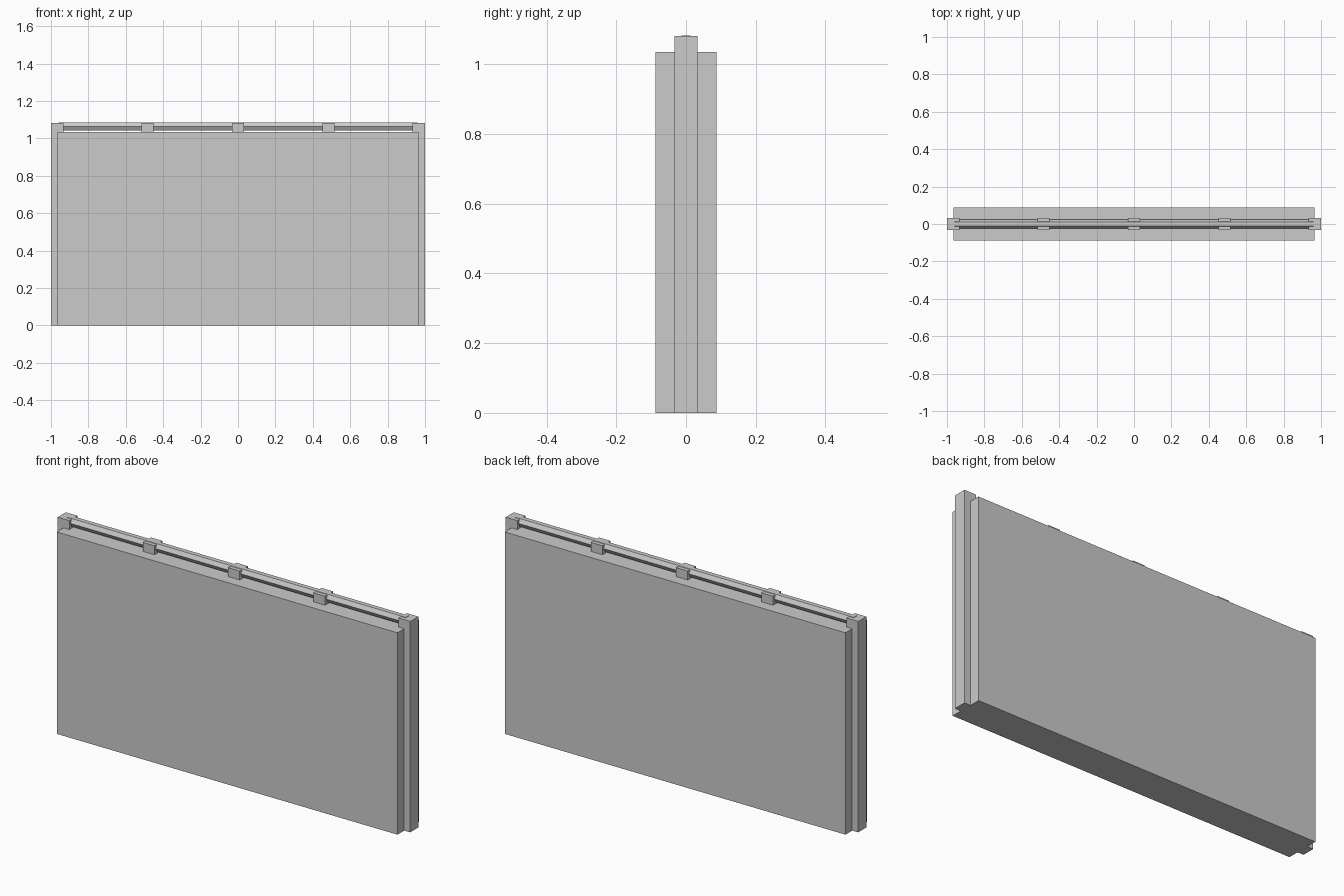
import bpy
import math

if "Cube" in bpy.data.objects:
    bpy.data.objects.remove(bpy.data.objects["Cube"])


def box(name, x0, x1, half_y, z0, z1):
    bpy.ops.mesh.primitive_cube_add(size=1, location=((x0 + x1) / 2, 0, (z0 + z1) / 2))
    ob = bpy.context.object
    ob.name = name
    ob.scale = (x1 - x0, 2 * half_y, z1 - z0)
    bpy.ops.object.transform_apply(location=False, rotation=False, scale=True)
    return ob


TOP = 1.081        # top of posts and brackets
PANEL_TOP = 1.035

# Thick wall panel
box("wall_panel", -0.966, 0.966, 0.088, 0, PANEL_TOP)

# End posts, set into the panel ends
for side, x in (("left", -0.967), ("right", 0.967)):
    box(f"{side}_post", x - 0.033, x + 0.033, 0.033, 0, TOP)

# Rail brackets standing on the panel
for i, x in enumerate((-0.484, 0, 0.484)):
    box(f"rail_bracket_{i + 1}", x - 0.033, x + 0.033, 0.033, PANEL_TOP, TOP)

# Six-sided top rail, flat side up
bpy.ops.mesh.primitive_cylinder_add(vertices=6, radius=0.0237, depth=1.92,
                                    location=(0, 0, 1.063),
                                    rotation=(0, math.pi / 2, 0))
rail = bpy.context.object
rail.name = "top_rail"
